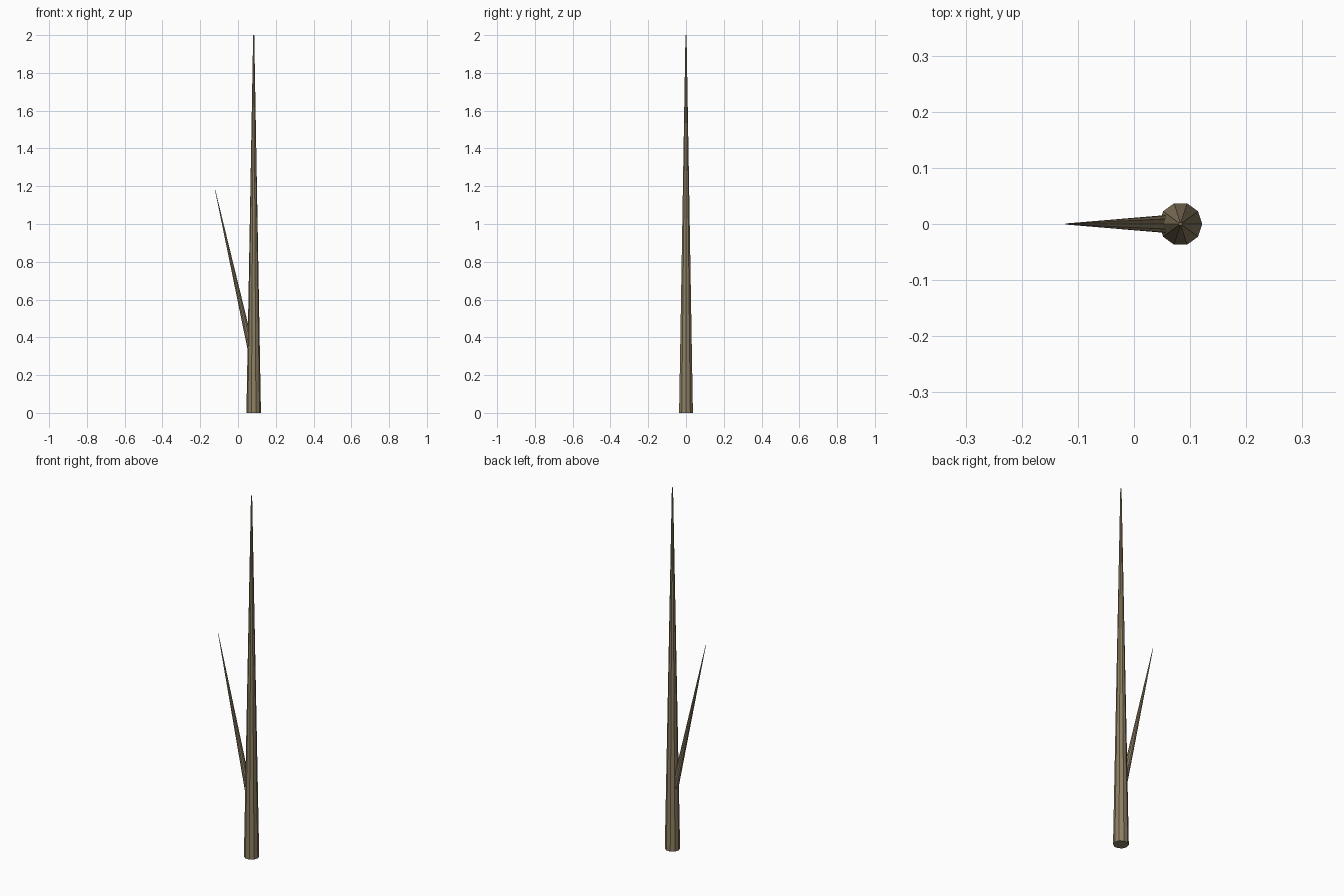
import bpy
from mathutils import Vector

if "Cube" in bpy.data.objects:
    bpy.data.objects.remove(bpy.data.objects["Cube"])

bark = bpy.data.materials.new("bark")
bark.diffuse_color = (0.27, 0.215, 0.125, 1)
bark.use_nodes = True
bark.node_tree.nodes["Principled BSDF"].inputs["Base Color"].default_value = bark.diffuse_color


def tapered_limb(name, start, end, r_start, r_end, sides):
    """Flat-shaded tapered cylinder between two points."""
    start, end = Vector(start), Vector(end)
    axis = end - start
    bpy.ops.mesh.primitive_cone_add(
        vertices=sides, radius1=r_start, radius2=r_end, depth=axis.length,
        location=(start + end) / 2)
    limb = bpy.context.object
    limb.name = name
    # Turn a corner of the cross-section towards +x, then lean along the axis
    turn = Vector((0, 1, 0)).rotation_difference(Vector((1, 0, 0)))
    lean = Vector((0, 0, 1)).rotation_difference(axis)
    limb.rotation_euler = (lean @ turn).to_euler()
    limb.data.materials.append(bark)
    return limb


# Straight ten-sided trunk
tapered_limb("trunk", (0.083, 0, 0), (0.083, 0, 2), 0.0385, 0.003, 10)

# Thin side branch, rooted inside the trunk
tapered_limb("branch", (0.083, 0, 0.27), (-0.121, 0, 1.18), 0.0185, 0.001, 10)
